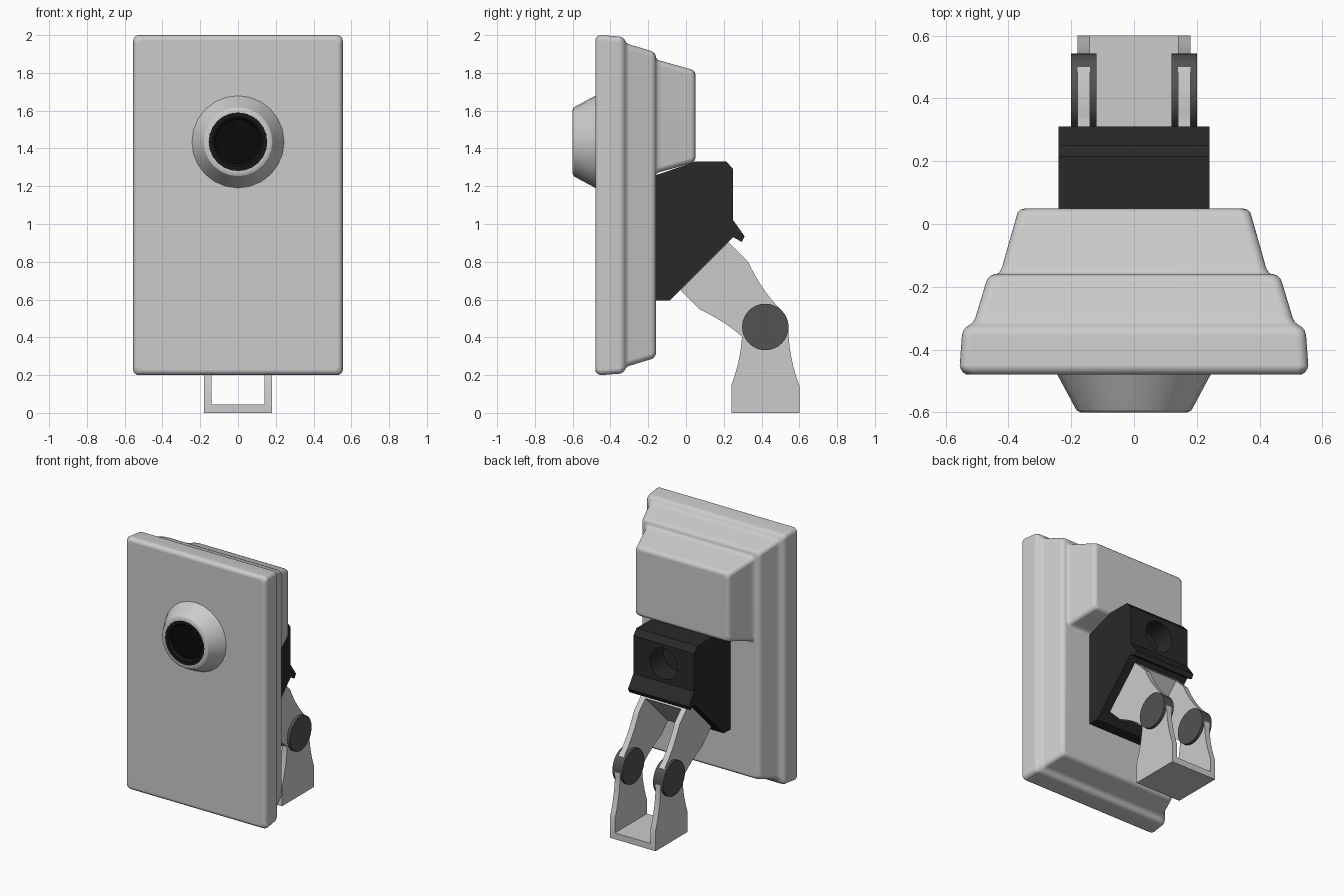
import bpy, bmesh, math
from mathutils import Matrix, Vector

if "Cube" in bpy.data.objects:
    bpy.data.objects.remove(bpy.data.objects["Cube"])


def material(name, v):
    m = bpy.data.materials.new(name)
    m.diffuse_color = (v, v, v, 1)
    m.use_nodes = True
    m.node_tree.nodes["Principled BSDF"].inputs["Base Color"].default_value = m.diffuse_color
    return m


BLACK = material("black_plastic", 0.022)
DARK = material("dark_grey", 0.085)
RUBBER = material("lens_rim", 0.008)
GLASS = material("lens_glass", 0.003)


def finish(bm, name, mat=None, smooth=None):
    bmesh.ops.recalc_face_normals(bm, faces=bm.faces)
    me = bpy.data.meshes.new(name)
    bm.to_mesh(me)
    bm.free()
    ob = bpy.data.objects.new(name, me)
    bpy.context.collection.objects.link(ob)
    if mat:
        me.materials.append(mat)
    if smooth:
        bpy.ops.object.select_all(action='DESELECT')
        ob.select_set(True)
        bpy.context.view_layer.objects.active = ob
        bpy.ops.object.shade_smooth_by_angle(angle=math.radians(smooth))
    return ob


def loft(bm, rings, caps=True):
    loops = [[bm.verts.new(p) for p in r] for r in rings]
    n = len(loops[0])
    for a, b in zip(loops, loops[1:]):
        for i in range(n):
            j = (i + 1) % n
            bm.faces.new((a[i], a[j], b[j], b[i]))
    if caps:
        bm.faces.new(loops[0])
        bm.faces.new(loops[-1])


def prism(bm, profile, x0, x1):
    loft(bm, [[(x, y, z) for y, z in profile] for x in (x0, x1)])


def rounded_rect(y, hx, z0, z1, r=0.03, n=4):
    pts = []
    for k, (sx, z, sz) in enumerate(((1, z1, 1), (-1, z1, 1), (-1, z0, -1), (1, z0, -1))):
        for i in range(n + 1):
            a = math.pi / 2 * (k + i / n)
            pts.append((sx * (hx - r) + r * math.cos(a), y, z - sz * r + r * math.sin(a)))
    return pts


def turned(name, profile, mat, sides, smooth=30):
    # profile of (radius, y) turned about the lens axis
    bm = bmesh.new()
    loft(bm, [[(r * math.cos(2 * math.pi * i / sides), y,
                1.435 + r * math.sin(2 * math.pi * i / sides)) for i in range(sides)]
              for r, y in profile], caps=False)
    return finish(bm, name, mat, smooth)


# stepped housing: (y, half width) sections, the back tier has a raised bottom
lower_tiers = [(-.48, .525), (-.478, .537), (-.471, .546), (-.462, .552), (-.45, .555),
               (-.355, .548), (-.34, .544), (-.328, .535), (-.321, .523), (-.313, .513),
               (-.298, .505), (-.185, .471), (-.172, .465), (-.164, .455), (-.16, .445)]
back_tier = [(-.16, .438), (-.155, .43), (-.145, .423), (-.13, .418), (.022, .375),
             (.037, .37), (.046, .36), (.05, .345)]
rings = []
for tier, bottom in ((lower_tiers, 0.2), (back_tier, 1.14)):
    for y, hx in tier:
        d = 0.555 - hx
        rings.append(rounded_rect(y, hx, bottom + d, 2 - d))
bm = bmesh.new()
loft(bm, rings)
housing = finish(bm, "housing", None, 35)
housing.modifiers.new("weighted", 'WEIGHTED_NORMAL').keep_sharp = True

# lens hood, rim and glass
turned("lens_hood", [(.25, -.47), (.244, -.48), (.187, -.586), (.182, -.594), (.17, -.6),
                     (.155, -.6), (.152, -.57)], None, 24)
turned("lens_rim", [(.155, -.598), (.13, -.598), (.12, -.585), (.112, -.56)], RUBBER, 32)
turned("lens_glass", [(.122, -.58), (.08, -.583), (.04, -.585), (.001, -.585)], GLASS, 32)

# black mount block with a round socket in its back
bm = bmesh.new()
prism(bm, [(-.17, .595), (-.085, .595), (.25, .93), (.295, .905), (.31, .935), (.25, 1.02),
           (.25, 1.29), (.215, 1.33), (.05, 1.33), (-.17, 1.255)], -.24, .24)
mount = finish(bm, "mount_block", BLACK)
bm = bmesh.new()
bmesh.ops.create_cone(bm, cap_ends=True, segments=32, radius1=.11, radius2=.11, depth=.3,
                      matrix=Matrix.Translation((0, .25, 1.155)) @ Matrix.Rotation(math.pi / 2, 4, 'X'))
cutter = finish(bm, "socket_cutter", BLACK)
cutter.hide_render = True
cutter.hide_viewport = True
cut = mount.modifiers.new("socket", 'BOOLEAN')
cut.object = cutter
cut.solver = 'EXACT'

# two identical U brackets meeting at the hinge
HINGE = Vector((0, .42, .455))
half = [(.18, -.455)] + [(.122 + .058 * (1 - t / 8) ** 2, -.31 + .31 * t / 8) for t in range(9)]
plate = half + [(-u, v) for u, v in reversed(half)]
for name, angle in (("foot_bracket", 0), ("arm_bracket", -135)):
    bm = bmesh.new()
    for s in (-1, 1):
        prism(bm, plate, s * .14, s * .18)
    prism(bm, [(-.18, -.455), (.18, -.455), (.18, -.41), (-.18, -.41)], -.14, .14)
    bm.transform(Matrix.Translation(HINGE) @ Matrix.Rotation(math.radians(angle), 4, 'X'))
    finish(bm, name, None, 30)

# hinge discs
for side, s in (("left", -1), ("right", 1)):
    bm = bmesh.new()
    bmesh.ops.create_cone(bm, cap_ends=True, segments=32, radius1=.123, radius2=.123, depth=.08,
                          matrix=Matrix.Translation(HINGE + Vector((s * .16, 0, 0)))
                          @ Matrix.Rotation(math.pi / 2, 4, 'Y'))
    finish(bm, "hinge_disc_" + side, DARK, 30)
